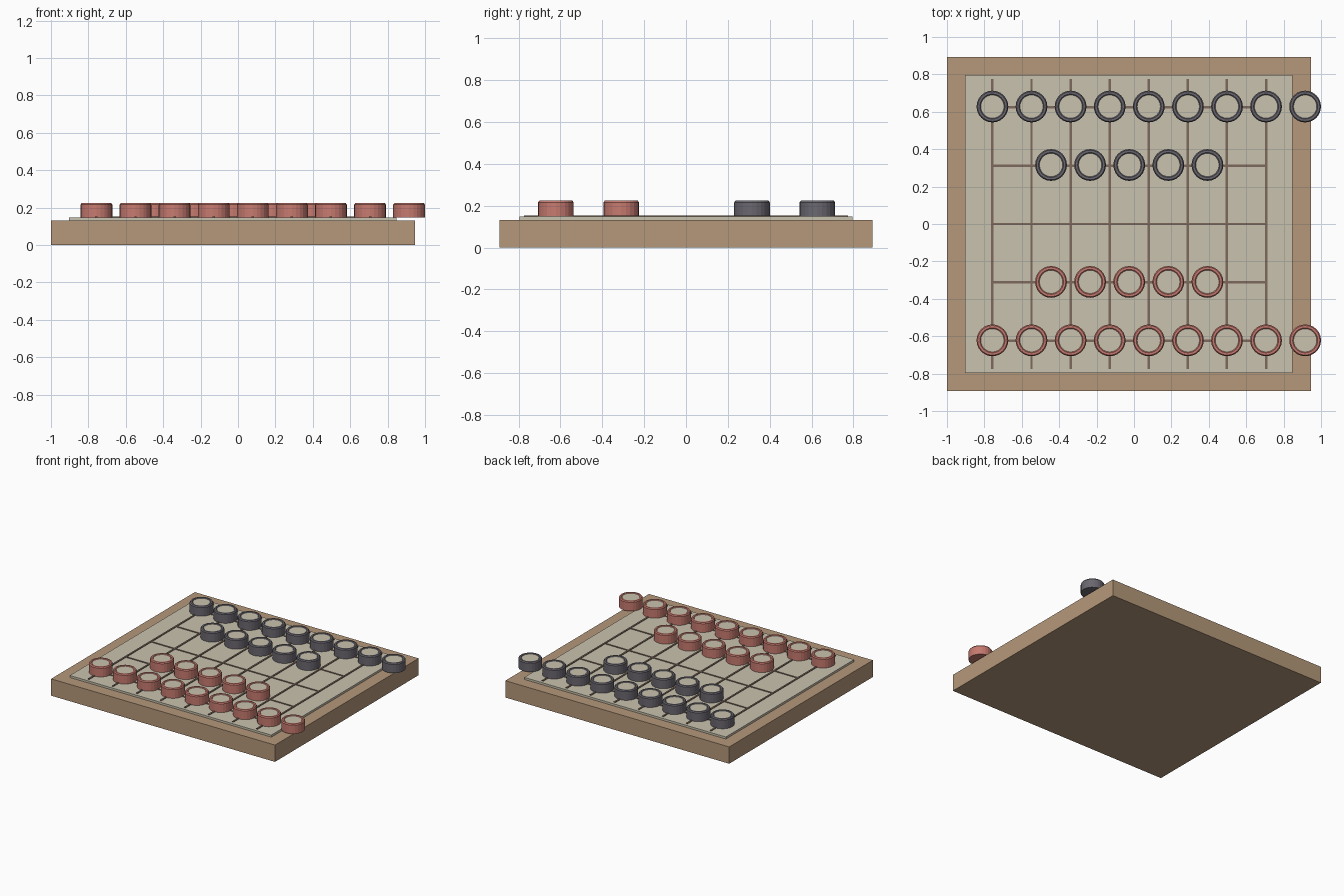
import bpy, bmesh, math

if "Cube" in bpy.data.objects:
    bpy.data.objects.remove(bpy.data.objects["Cube"])


def material(name, rgb):
    m = bpy.data.materials.new(name)
    m.diffuse_color = (*rgb, 1)
    m.use_nodes = True
    m.node_tree.nodes["Principled BSDF"].inputs["Base Color"].default_value = m.diffuse_color
    return m


WOOD = material("wood", (0.46, 0.315, 0.195))
IVORY = material("ivory", (0.585, 0.54, 0.425))
LINE = material("dark line", (0.2, 0.14, 0.105))
RED = material("red", (0.565, 0.195, 0.16))
GREY = material("grey", (0.145, 0.136, 0.16))


def finish(name, bm, mats):
    bmesh.ops.recalc_face_normals(bm, faces=bm.faces)
    me = bpy.data.meshes.new(name)
    bm.to_mesh(me)
    bm.free()
    for m in mats:
        me.materials.append(m)
    ob = bpy.data.objects.new(name, me)
    bpy.context.collection.objects.link(ob)
    return ob


def box(name, x0, x1, y0, y1, z0, z1, mat):
    bm = bmesh.new()
    bmesh.ops.create_cube(bm, size=1)
    for v in bm.verts:
        v.co = (x1 if v.co.x > 0 else x0,
                y1 if v.co.y > 0 else y0,
                z1 if v.co.z > 0 else z0)
    return finish(name, bm, [mat])


# Turned playing piece: coloured body and rim with an ivory inset disc
PROFILE = [(0.085, 0.148), (0.085, 0.216), (0.079, 0.224), (0.067, 0.224), (0.062, 0.220)]
SIDES = 24


def piece(name, x, y, mat):
    bm = bmesh.new()
    rings = []
    for r, z in PROFILE:
        rings.append([bm.verts.new((r * math.cos(a), r * math.sin(a), z))
                      for a in (2 * math.pi * i / SIDES for i in range(SIDES))])
    for lo, hi in zip(rings, rings[1:]):
        for i in range(SIDES):
            j = (i + 1) % SIDES
            bm.faces.new((lo[i], lo[j], hi[j], hi[i]))
    bm.faces.new(rings[0][::-1])
    bm.faces.new(rings[-1]).material_index = 1
    ob = finish(name, bm, [mat, IVORY])
    ob.location = (x, y, 0)


X0, STEP = -0.757, 0.209
ROW = 0.3125

# Board and playing surface
box("board", -1, 0.946, -0.892, 0.892, 0, 0.132, WOOD)
box("playing_surface", -0.904, 0.848, -0.797, 0.797, 0.132, 0.148, IVORY)

# Grid lines
W = 0.0065
for i in range(8):
    x = X0 + i * STEP
    box(f"column_line_{i + 1}", x - W, x + W, -0.775, 0.775, 0.147, 0.153, LINE)
for i in range(-2, 3):
    y = i * ROW
    box(f"row_line_{i + 3}", X0, X0 + 7 * STEP, y - W, y + W, 0.147, 0.1525, LINE)

# Two sides of pieces: nine on the back row, five on the forward row
for side, label, mat in ((-1, "red", RED), (1, "grey", GREY)):
    for i in range(9):
        piece(f"{label}_back_piece_{i + 1}", X0 + i * STEP, side * 2 * ROW + 0.003, mat)
    for i in range(5):
        piece(f"{label}_forward_piece_{i + 1}", X0 + (i + 1.5) * STEP, side * ROW + 0.003, mat)
